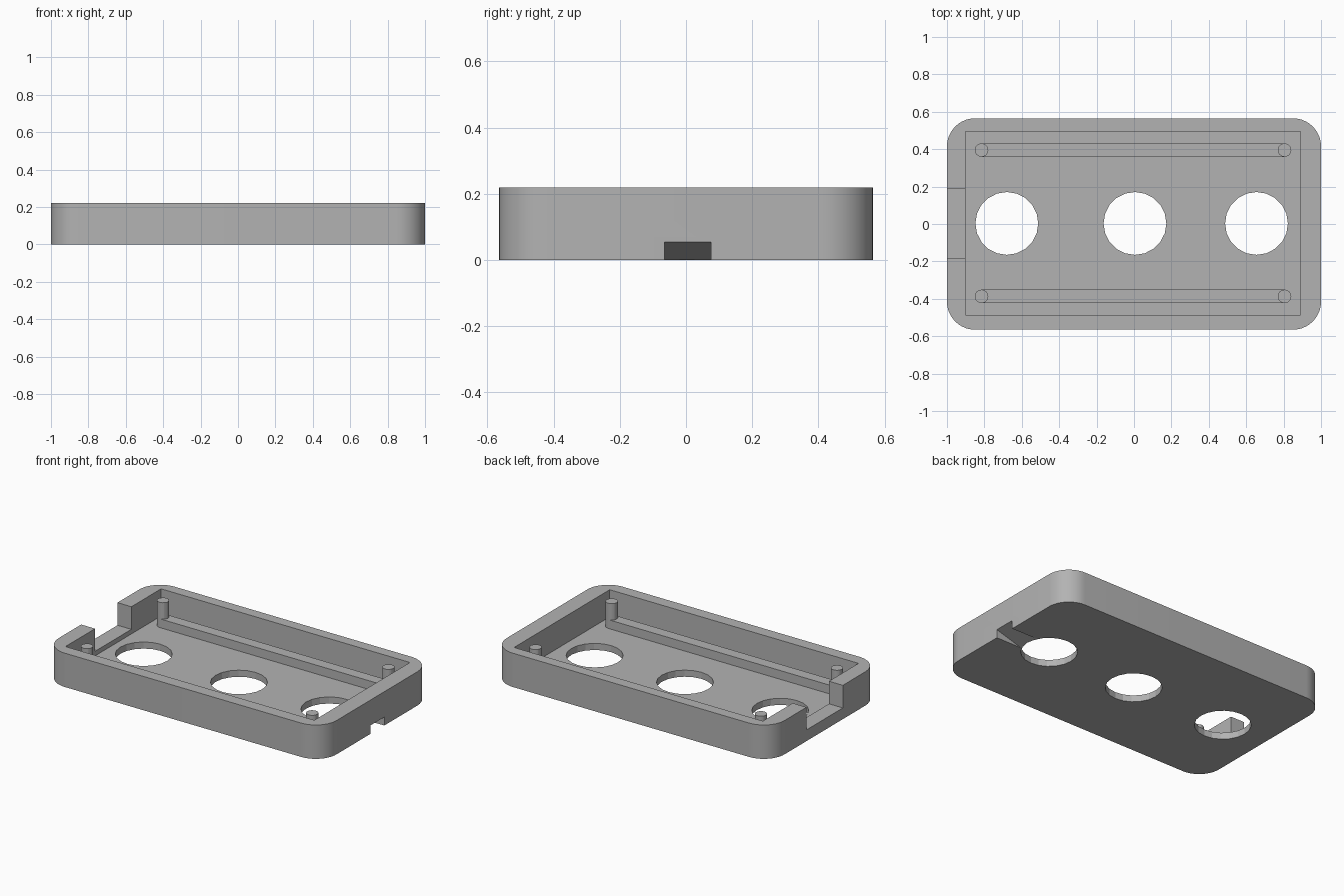
import bpy, bmesh
from math import cos, sin, pi, radians

default = bpy.data.objects.get("Cube")
if default:
    bpy.data.objects.remove(default, do_unlink=True)

# Single flat grey plastic
grey = bpy.data.materials.new("grey plastic")
grey.use_nodes = True
colour = (0.45, 0.45, 0.45, 1)
grey.diffuse_color = colour
grey.node_tree.nodes["Principled BSDF"].inputs["Base Color"].default_value = colour

HEIGHT, FLOOR = 0.22, 0.043
HALF_X, HALF_Y, CORNER = 1.0, 0.565, 0.15


def prism(name, outline, offset):
    """Extrude a closed 3D outline along an offset vector."""
    bm = bmesh.new()
    face = bm.faces.new([bm.verts.new(p) for p in outline])
    moved = bmesh.ops.extrude_face_region(bm, geom=[face])["geom"]
    bmesh.ops.translate(bm, vec=offset,
                        verts=[v for v in moved if isinstance(v, bmesh.types.BMVert)])
    bmesh.ops.recalc_face_normals(bm, faces=bm.faces)
    mesh = bpy.data.meshes.new(name)
    bm.to_mesh(mesh)
    bm.free()
    mesh.materials.append(grey)
    obj = bpy.data.objects.new(name, mesh)
    bpy.context.collection.objects.link(obj)
    return obj


def box(name, x0, x1, y0, y1, z0, z1):
    return prism(name, [(x0, y0, z0), (x1, y0, z0), (x1, y1, z0), (x0, y1, z0)],
                 (0, 0, z1 - z0))


def cylinder(name, x, y, radius, z0, z1, sides):
    ring = [(x + radius * cos(2 * pi * i / sides), y + radius * sin(2 * pi * i / sides), z0)
            for i in range(sides)]
    return prism(name, ring, (0, 0, z1 - z0))


def smooth(obj):
    bpy.ops.object.select_all(action='DESELECT')
    obj.select_set(True)
    bpy.context.view_layer.objects.active = obj
    bpy.ops.object.shade_smooth_by_angle(angle=radians(15))


# Tray body: rounded rectangle
STEPS = 10
outline = []
for quarter, (sx, sy) in enumerate([(1, 1), (-1, 1), (-1, -1), (1, -1)]):
    for i in range(STEPS + 1):
        a = (quarter + i / STEPS) * pi / 2
        outline.append((sx * (HALF_X - CORNER) + CORNER * cos(a),
                        sy * (HALF_Y - CORNER) + CORNER * sin(a), 0))
tray = prism("tray", outline, (0, 0, HEIGHT))

# Cutters: cavity, end slot, sloped cable notch, three round openings
cutters = [
    box("cavity_cutter", -0.9, 0.89, -0.487, 0.495, FLOOR, 0.5),
    box("slot_cutter", -1.2, -0.8, -0.183, 0.19, 0.073, 0.5),
    prism("notch_cutter", [(0.816, -0.065, 0), (0.816, -0.065, -0.1),
                           (1.184, -0.065, -0.1), (1.184, -0.065, 0.11)], (0, 0.14, 0)),
]
for x in (-0.68, 0.005, 0.655):
    cutters.append(cylinder("opening_cutter", x, 0.003, 0.168, -0.2, 0.12, 20))

bpy.context.view_layer.objects.active = tray
for cutter in cutters:
    cutter.hide_render = True
    mod = tray.modifiers.new("cut", 'BOOLEAN')
    mod.operation = 'DIFFERENCE'
    mod.solver = 'EXACT'
    mod.object = cutter
    bpy.ops.object.modifier_apply(modifier=mod.name)
for cutter in cutters:
    bpy.data.objects.remove(cutter, do_unlink=True)
smooth(tray)

# Support rails with a locating post at each end
POST = 0.036
for side, y in (("front", -0.387), ("back", 0.395)):
    box(side + "_rail", -0.815, 0.805, y - POST, y + POST, FLOOR - 0.01, 0.1)
    for end, x in (("right", -0.815), ("left", 0.805)):
        smooth(cylinder(f"{side}_{end}_post", x, y, POST, FLOOR - 0.01, 0.207, 24))
